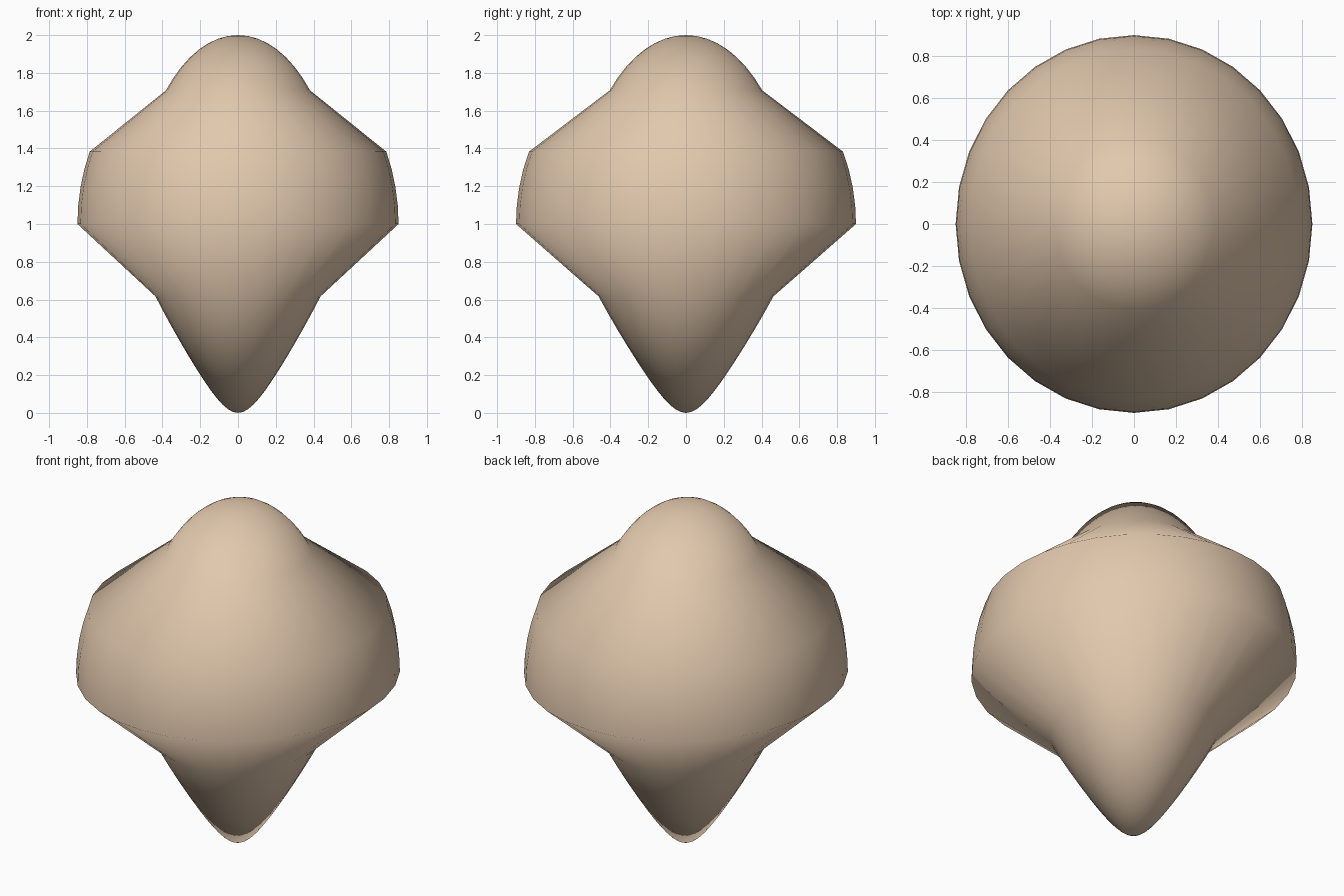
import bpy, bmesh
from math import sin, cos, pi, sqrt, radians
from mathutils import Vector

if "Cube" in bpy.data.objects:
    bpy.data.objects.remove(bpy.data.objects["Cube"])

SEGMENTS = 32
WIDTH, DEPTH = 0.85, 0.90


def pinch(u):
    # Sideways scale of the unit sphere at height u (-1 to 1)
    if u > 0.70:
        return 0.635           # crown dome
    if u < -0.38:
        return 0.71 + 0.4 * u  # tapering lower tip
    return 1.0                 # broad middle


# Ring angles from the pole: crown, middle band, tip; the gaps form straight slopes
angles = [radians(5.625 * i) for i in range(1, 9)]
angles += [radians(67.5 + 5.625 * i) for i in range(5)]
angles += [radians(112.5 + 5.625 * i) for i in range(12)]

bm = bmesh.new()
top = bm.verts.new((0, 0, 2))
rings = []
for a in angles:
    r, u = sin(a), cos(a)
    k = r * pinch(u)
    rings.append([bm.verts.new((WIDTH * k * cos(2 * pi * j / SEGMENTS),
                                DEPTH * k * sin(2 * pi * j / SEGMENTS), 1 + u))
                  for j in range(SEGMENTS)])
bottom = bm.verts.new((0, 0, 0))

# Skin the rings and close both poles
for j in range(SEGMENTS):
    n = (j + 1) % SEGMENTS
    bm.faces.new((top, rings[0][j], rings[0][n]))
    for upper, lower in zip(rings, rings[1:]):
        bm.faces.new((upper[j], lower[j], lower[n], upper[n]))
    bm.faces.new((bottom, rings[-1][n], rings[-1][j]))
for f in bm.faces:
    f.smooth = True

mesh = bpy.data.meshes.new("pinched_body")
bm.to_mesh(mesh)
bm.free()
body = bpy.data.objects.new("pinched_body", mesh)
bpy.context.collection.objects.link(body)

# Soft, sphere-like shading across the creases
normals = []
for v in mesh.vertices:
    u = v.co.z - 1
    flat = Vector((v.co.x / WIDTH, v.co.y / DEPTH, 0))
    if flat.length > 1e-6:
        flat.normalize()
    normal = flat * sqrt(max(0, 1 - u * u)) + Vector((0, 0, u))
    normals.append(normal.normalized())
mesh.normals_split_custom_set_from_vertices(normals)

# Skin-toned material
mat = bpy.data.materials.new("warm_beige")
mat.diffuse_color = (0.76, 0.58, 0.42, 1)
mat.use_nodes = True
mat.node_tree.nodes["Principled BSDF"].inputs["Base Color"].default_value = mat.diffuse_color
mesh.materials.append(mat)
